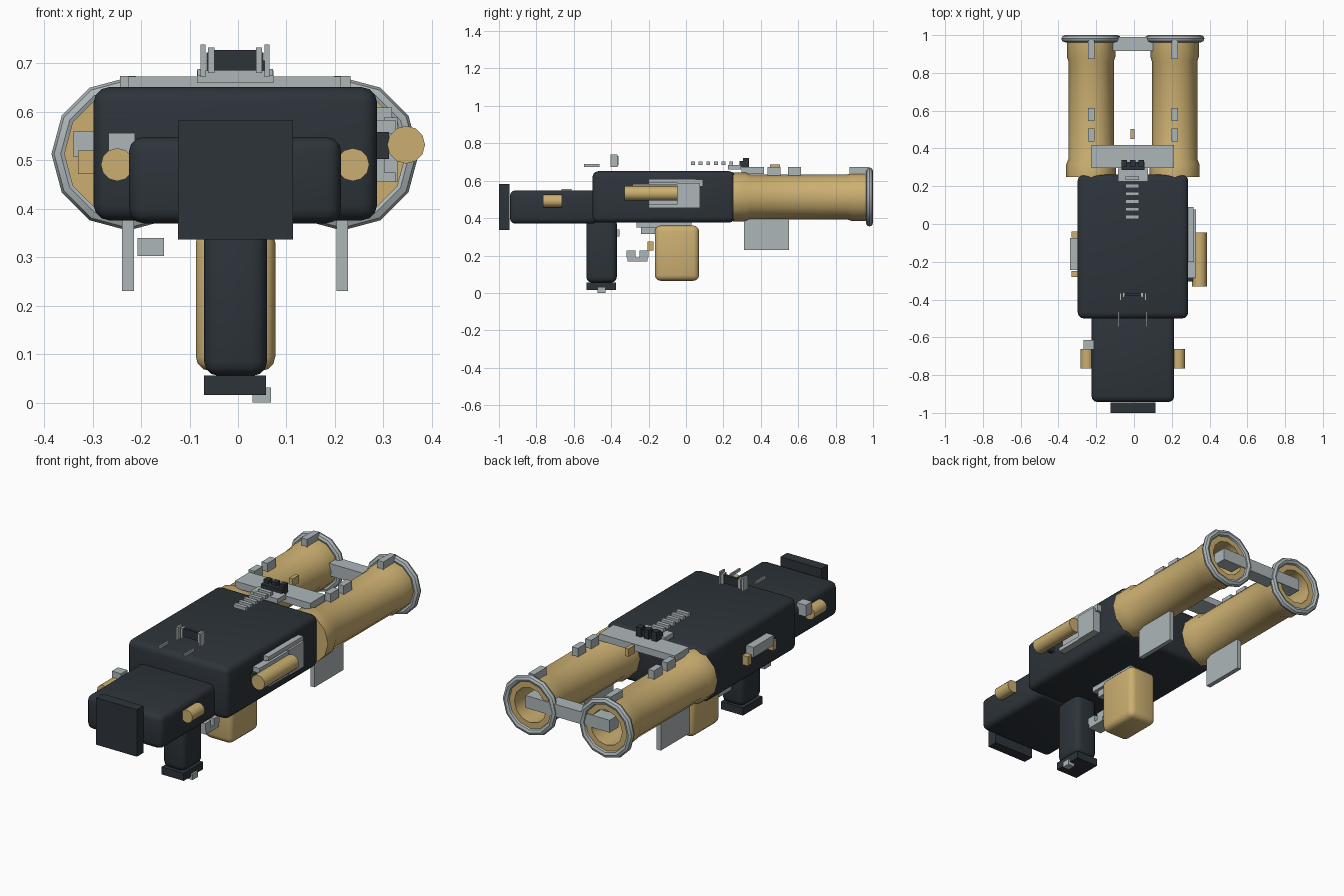
import bpy, bmesh, math
from mathutils import Vector, Matrix

cube = bpy.data.objects.get("Cube")
if cube:
    bpy.data.objects.remove(cube, do_unlink=True)


def material(name, rgb):
    m = bpy.data.materials.new(name)
    m.use_nodes = True
    m.diffuse_color = (*rgb, 1)
    m.node_tree.nodes["Principled BSDF"].inputs["Base Color"].default_value = (*rgb, 1)
    return m


DARK = material("dark gunmetal", (0.026, 0.034, 0.042))
GOLD = material("sand gold", (0.60, 0.43, 0.165))
GREY = material("pale grey", (0.42, 0.47, 0.485))


def finish(name, bm, mat, smooth=False):
    bmesh.ops.recalc_face_normals(bm, faces=bm.faces)
    me = bpy.data.meshes.new(name)
    bm.to_mesh(me)
    bm.free()
    me.materials.append(mat)
    ob = bpy.data.objects.new(name, me)
    bpy.context.collection.objects.link(ob)
    if smooth:
        bpy.ops.object.select_all(action='DESELECT')
        ob.select_set(True)
        bpy.context.view_layer.objects.active = ob
        bpy.ops.object.shade_smooth_by_angle(angle=math.radians(40))
    return ob


def box(name, mat, x, y, z, bevel=0):
    """Box from (min, max) ranges, optionally with rounded edges."""
    bm = bmesh.new()
    bmesh.ops.create_cube(bm, size=1)
    lo, hi = Vector((x[0], y[0], z[0])), Vector((x[1], y[1], z[1]))
    bmesh.ops.scale(bm, vec=hi - lo, verts=bm.verts)
    bmesh.ops.translate(bm, vec=(lo + hi) / 2, verts=bm.verts)
    if bevel:
        bmesh.ops.bevel(bm, geom=bm.edges[:], offset=bevel, segments=3,
                        profile=0.5, affect='EDGES')
    return finish(name, bm, mat, bevel > 0)


def lathe(name, mat, cx, cz, profile, sides=12):
    """Turn (y, radius) points about an axis along y; the ends are capped."""
    bm = bmesh.new()
    rings = []
    for y, r in profile:
        rings.append([bm.verts.new((cx + r * math.cos(i * math.tau / sides), y,
                                    cz + r * math.sin(i * math.tau / sides)))
                      for i in range(sides)])
    for a, b in zip(rings, rings[1:]):
        for i in range(sides):
            j = (i + 1) % sides
            bm.faces.new((a[i], a[j], b[j], b[i]))
    bm.faces.new(rings[0])
    bm.faces.new(rings[-1])
    return finish(name, bm, mat, True)


# Main housing, rear stock, butt plate, grip and magazine
MID = -0.006
box("main_housing", DARK, (-0.298, 0.287), (-0.5, 0.262), (0.376, 0.651), 0.032)
box("rear_stock", DARK, (-0.225, 0.213), (-0.942, -0.47), (0.37, 0.548), 0.03)
box("butt_plate", DARK, (-0.124, 0.113), (-1.0, -0.945), (0.336, 0.582))
box("grip", DARK, (-0.07, 0.06), (-0.533, -0.37), (0.055, 0.4), 0.03)
box("grip_base", DARK, (-0.07, 0.058), (-0.533, -0.373), (0.016, 0.056))
box("grip_catch", GREY, (0.03, 0.068), (-0.473, -0.43), (0.0, 0.031))
box("magazine", GOLD, (-0.087, 0.077), (-0.166, 0.07), (0.065, 0.36), 0.03)

# Twin barrels with muzzle rings, fins and top blocks
BARREL = [(0.25, 0.132), (0.315, 0.132), (0.345, 0.12), (0.86, 0.12),
          (0.885, 0.128), (0.985, 0.128), (0.985, 0.092), (0.65, 0.092)]
for side, cx in (("right", -0.227), ("left", 0.215)):
    lathe(side + "_barrel", GOLD, cx, 0.513, BARREL)
    bm = bmesh.new()
    n, m = 12, 8
    grid = []
    for i in range(n):
        a = i * math.tau / n
        ring = []
        for j in range(m):
            b = j * math.tau / m
            r = 0.139 + 0.019 * math.cos(b)
            ring.append(bm.verts.new((cx + r * math.cos(a), 0.981 + 0.019 * math.sin(b),
                                      0.513 + r * math.sin(a))))
        grid.append(ring)
    for i in range(n):
        for j in range(m):
            p, q = grid[i], grid[(i + 1) % n]
            k = (j + 1) % m
            bm.faces.new((p[j], q[j], q[k], p[k]))
    finish(side + "_muzzle_ring", bm, GREY, True)
    box(side + "_fin", GREY, (cx - 0.012, cx + 0.012), (0.31, 0.55), (0.23, 0.403))
    for label, y in (("rear", (0.437, 0.505)), ("middle", (0.545, 0.615)),
                     ("muzzle", (0.874, 0.975))):
        box(f"{side}_{label}_block", GREY, (cx - 0.017, cx + 0.017), y, (0.625, 0.674))
box("muzzle_brace", GREY, (-0.25, 0.24), (0.915, 0.99), (0.495, 0.56))
box("barrel_bridge", GREY, (-0.226, 0.213), (0.296, 0.418), (0.637, 0.673))
box("bead", GOLD, (-0.018, 0.002), (0.45, 0.503), (0.645, 0.686))

# Forward sight and ladder of rungs
box("forward_sight_base", GREY, (-0.085, 0.073), (0.225, 0.295), (0.66, 0.685))
box("forward_sight_block", DARK, (-0.065, 0.056), (0.285, 0.328), (0.672, 0.706))
for i in range(3):
    x = MID + (i - 1) * 0.045
    box(f"forward_sight_post_{i}", DARK, (x - 0.014, x + 0.014), (0.305, 0.338), (0.672, 0.722))
for i in range(6):
    y = 0.037 + 0.041 * i
    box(f"ladder_rung_{i}", GREY, (-0.045, 0.026), (y - 0.01, y + 0.01), (0.685, 0.703))

# Rear sight with side uprights and rails
box("rear_sight_bar", DARK, (-0.05, 0.04), (-0.38, -0.366), (0.685, 0.728))
for s, label in ((-1, "right"), (1, "left")):
    def mirrored(a, b):
        return sorted((MID + s * a, MID + s * b))
    box(label + "_sight_upright", GREY, mirrored(0.061, 0.071), (-0.404, -0.366), (0.672, 0.739))
    box(label + "_sight_inner", GREY, mirrored(0.043, 0.056), (-0.39, -0.362), (0.68, 0.733))
    box(label + "_sight_rail", GREY, mirrored(0.07, 0.078), (-0.545, -0.463), (0.674, 0.688))
    # Stock pins
    lathe(label + "_stock_pin", GOLD, MID + s * 0.243, 0.491, [(-0.765, 0.034), (-0.662, 0.034)])
box("stock_tab", GREY, (-0.267, -0.213), (-0.665, -0.613), (0.495, 0.556))

# Bolt side: charging cylinder, backing, rails and stops
lathe("charging_cylinder", GOLD, 0.347, 0.532, [(-0.33, 0.039), (-0.045, 0.039)])
box("bolt_slider", GREY, (0.28, 0.325), (-0.286, -0.016), (0.555, 0.583))
box("bolt_upper_rail", GREY, (0.28, 0.318), (-0.2, 0.05), (0.588, 0.609))
box("bolt_lower_rail", GREY, (0.28, 0.325), (-0.2, 0.06), (0.455, 0.475))
box("bolt_backing", GREY, (0.28, 0.302), (-0.2, 0.05), (0.475, 0.588))
box("bolt_end_plate", GREY, (0.28, 0.329), (-0.045, 0.076), (0.455, 0.588))
box("bolt_stop", GREY, (0.28, 0.316), (0.024, 0.09), (0.57, 0.607))
box("bolt_lug", DARK, (0.28, 0.312), (-0.305, -0.283), (0.503, 0.558))

# Opposite side: handle on two posts
box("side_handle", GREY, (-0.34, -0.29), (-0.243, -0.074), (0.507, 0.56))
for i, y in enumerate((-0.265, -0.056)):
    box(f"handle_post_{i}", GOLD, (-0.33, -0.28), (y - 0.015, y + 0.015), (0.472, 0.52))

# Underside: magazine plate, trigger and guard
box("magazine_plate", GREY, (-0.06, 0.05), (-0.265, 0.03), (0.35, 0.382))
box("trigger_housing", GREY, (-0.045, 0.035), (-0.24, -0.12), (0.314, 0.35))
box("trigger", GOLD, (-0.02, 0.01), (-0.206, -0.174), (0.227, 0.275))
box("guard_plate", GREY, (-0.045, 0.033), (-0.313, -0.205), (0.168, 0.19))
for i, y in enumerate((-0.294, -0.224)):
    box(f"guard_block_{i}", GREY, (-0.045, 0.033), (y - 0.024, y + 0.024), (0.19, 0.227))
box("under_tab", GREY, (-0.207, -0.153), (-0.41, -0.355), (0.302, 0.34))
